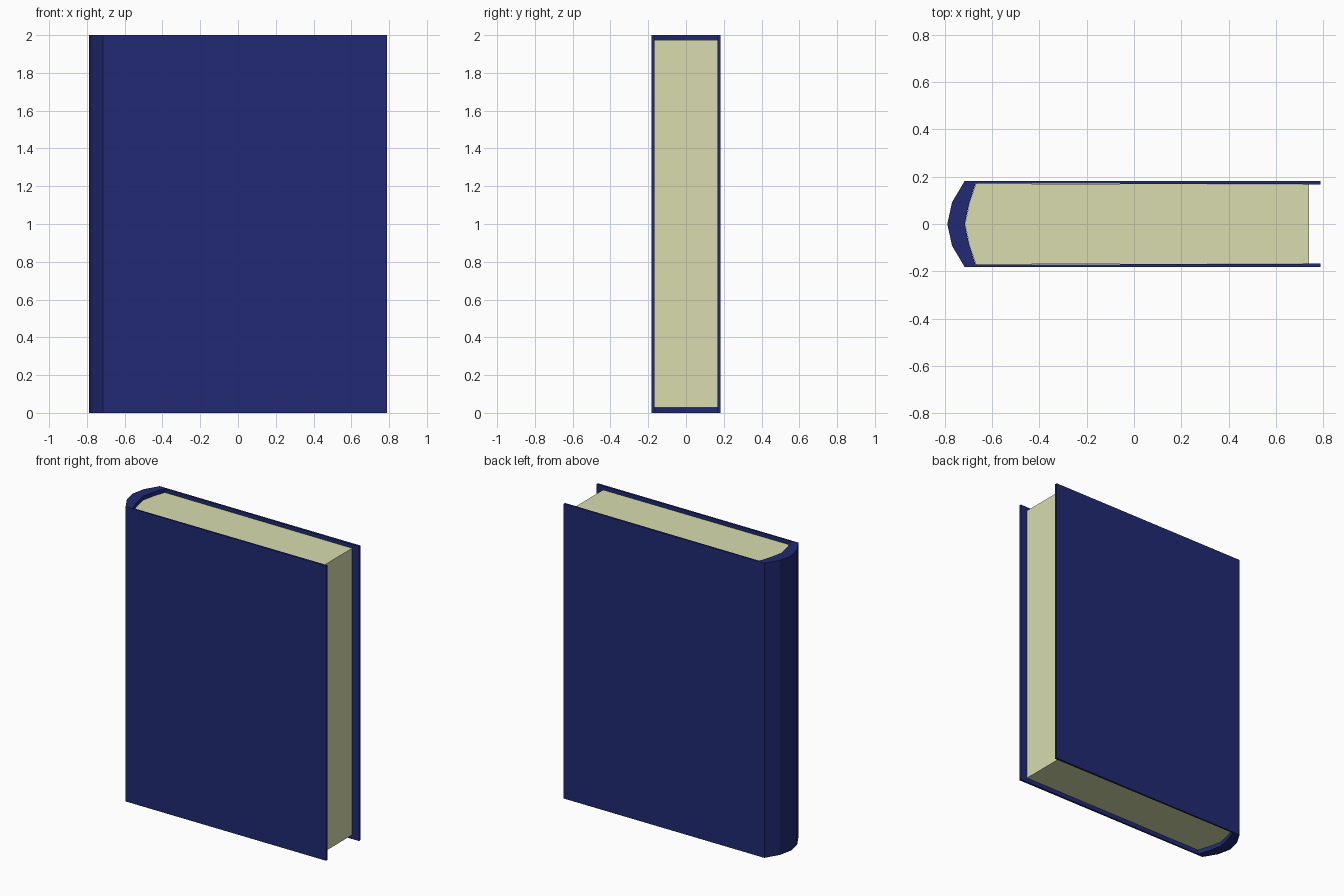
import bpy, bmesh

if "Cube" in bpy.data.objects:
    bpy.data.objects.remove(bpy.data.objects["Cube"])


def material(name, color):
    mat = bpy.data.materials.new(name)
    mat.diffuse_color = (*color, 1)
    mat.use_nodes = True
    mat.node_tree.nodes["Principled BSDF"].inputs["Base Color"].default_value = mat.diffuse_color
    return mat


def mirrored(half):
    # Half profile runs from the fore edge (y > 0) to the spine centre (y = 0)
    return half + [(x, -y) for x, y in reversed(half) if y > 0]


def prism(name, profile, z0, z1, mat):
    bm = bmesh.new()
    face = bm.faces.new([bm.verts.new((x, y, z0)) for x, y in profile])
    ext = bmesh.ops.extrude_face_region(bm, geom=[face], use_keep_orig=True)
    top = [v for v in ext["geom"] if isinstance(v, bmesh.types.BMVert)]
    bmesh.ops.translate(bm, verts=top, vec=(0, 0, z1 - z0))
    bmesh.ops.recalc_face_normals(bm, faces=bm.faces)
    mesh = bpy.data.meshes.new(name)
    bm.to_mesh(mesh)
    bm.free()
    mesh.materials.append(mat)
    obj = bpy.data.objects.new(name, mesh)
    bpy.context.collection.objects.link(obj)
    return obj


navy = material("navy_cloth", (0.015, 0.023, 0.17))
cream = material("cream_paper", (0.69, 0.72, 0.42))

# Hard cover: two boards joined by a faceted rounded spine
outer = mirrored([(0.79, 0.183), (-0.716, 0.183), (-0.77, 0.092), (-0.79, 0)])
inner = mirrored([(0.79, 0.168), (-0.67, 0.172), (-0.697, 0.09), (-0.716, 0)])
prism("cover", outer + inner[::-1], 0, 2, navy)

# Page block: set in from the cover edges, rounded against the spine
pages = mirrored([(0.74, 0.167), (-0.669, 0.171), (-0.696, 0.09), (-0.715, 0)])
prism("pages", pages, 0.028, 1.974, cream)
